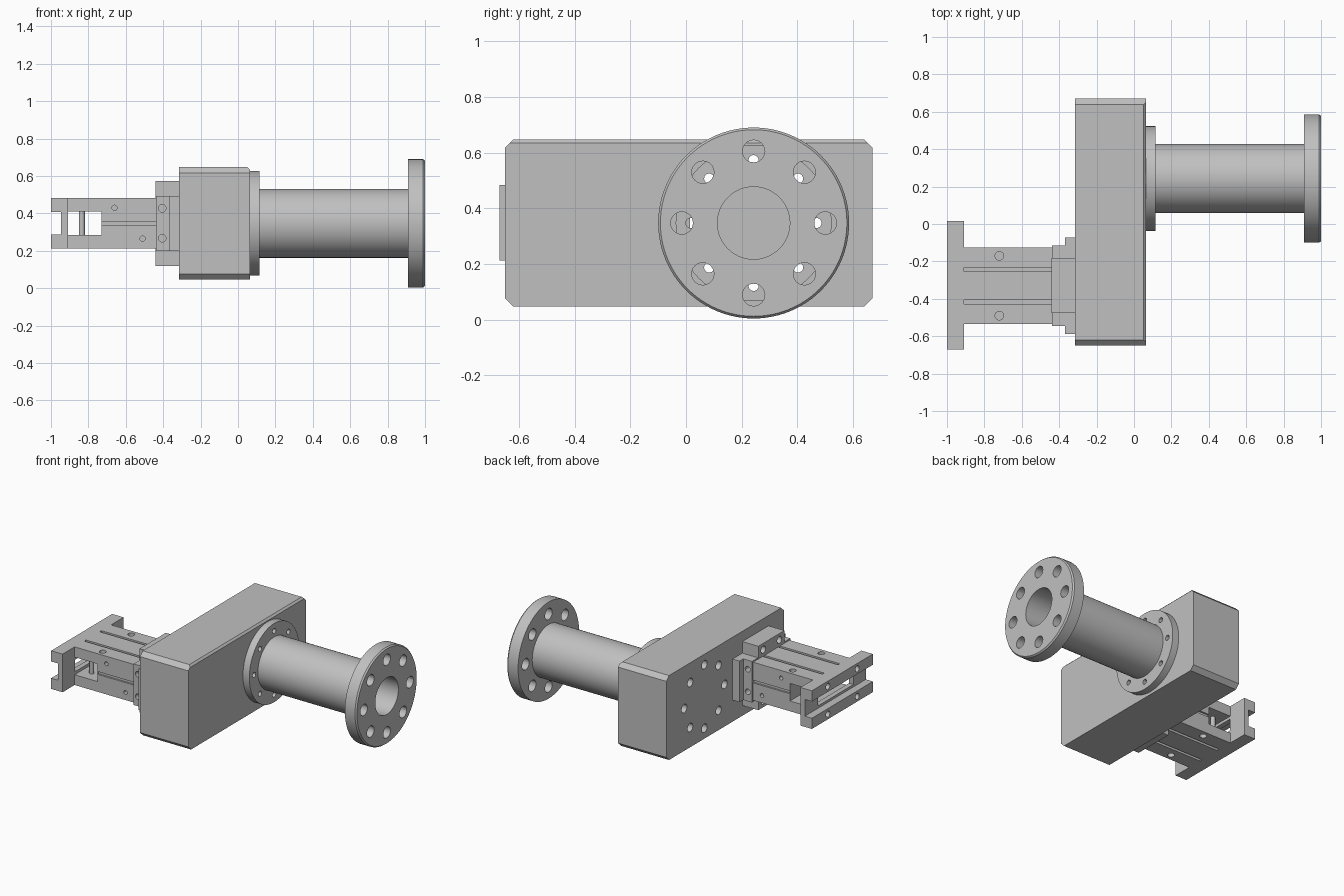
import bpy, bmesh
from math import radians, pi, cos, sin
from mathutils import Matrix, Vector

cube = bpy.data.objects.get("Cube")
if cube:
    bpy.data.objects.remove(cube, do_unlink=True)

metal = bpy.data.materials.new("plain_grey_metal")
metal.use_nodes = True
grey = (0.53, 0.53, 0.53, 1)
metal.diffuse_color = grey
metal.node_tree.nodes["Principled BSDF"].inputs["Base Color"].default_value = grey

AXIS_Y, AXIS_Z = 0.243, 0.347     # tube axis
GRIP_Y, GRIP_Z = -0.33, 0.347     # gripper axis
TURN = {"x": Matrix.Rotation(pi / 2, 4, "Y"),
        "y": Matrix.Rotation(pi / 2, 4, "X"),
        "z": Matrix.Identity(4)}


def add_box(bm, x, y, z):
    """Box from (min, max) pairs."""
    size = Matrix.Diagonal((x[1] - x[0], y[1] - y[0], z[1] - z[0], 1))
    mid = Vector((sum(x) / 2, sum(y) / 2, sum(z) / 2))
    return bmesh.ops.create_cube(bm, size=1, matrix=Matrix.Translation(mid) @ size)


def add_rod(bm, centre, radius, length, axis, sides=24):
    bmesh.ops.create_cone(bm, cap_ends=True, segments=sides, radius1=radius,
                          radius2=radius, depth=length,
                          matrix=Matrix.Translation(centre) @ TURN[axis])


def finish(bm, name):
    bmesh.ops.recalc_face_normals(bm, faces=bm.faces)
    mesh = bpy.data.meshes.new(name)
    bm.to_mesh(mesh)
    bm.free()
    mesh.materials.append(metal)
    obj = bpy.data.objects.new(name, mesh)
    bpy.context.collection.objects.link(obj)
    return obj


def select_only(obj):
    bpy.ops.object.select_all(action="DESELECT")
    obj.select_set(True)
    bpy.context.view_layer.objects.active = obj


def cut(obj, bm):
    """Subtract the solids in bm from obj."""
    cutter = finish(bm, "cutter")
    cutter.hide_render = True
    mod = obj.modifiers.new("cut", "BOOLEAN")
    mod.operation, mod.solver, mod.object = "DIFFERENCE", "EXACT", cutter
    select_only(obj)
    bpy.ops.object.modifier_apply(modifier=mod.name)
    bpy.data.objects.remove(cutter, do_unlink=True)


def smooth(obj):
    select_only(obj)
    bpy.ops.object.shade_smooth_by_angle(angle=radians(30))


def bolt_circle(bm, x, ring, radius, length):
    for i in range(8):
        a = i * pi / 4
        add_rod(bm, (x, AXIS_Y + ring * cos(a), AXIS_Z + ring * sin(a)),
                radius, length, "x")


# Gear housing: block with chamfered long edges
bm = bmesh.new()
add_box(bm, (-0.315, 0.065), (-0.65, 0.67), (0.047, 0.647))
edges = [e for e in bm.edges if abs(e.verts[0].co.x - e.verts[1].co.x) > 0.1]
bmesh.ops.bevel(bm, geom=edges, offset=0.03, segments=1, affect="EDGES")
top = [e for e in bm.edges if all(v.co.z > 0.64 and v.co.x > 0 for v in e.verts)]
bmesh.ops.bevel(bm, geom=top, offset=0.013, segments=1, affect="EDGES")
housing = finish(bm, "housing")
bm = bmesh.new()
bolt_circle(bm, -0.125, 0.226, 0.03, 0.5)
cut(housing, bm)
smooth(housing)

# Flanged tube: revolved profile of (x, radius)
bm = bmesh.new()
profile = [(0.065, 0.13), (0.065, 0.28), (0.115, 0.28), (0.115, 0.184),
           (0.91, 0.184), (0.91, 0.343), (0.99, 0.343), (1, 0.335), (1, 0.13)]
verts = [bm.verts.new((x, AXIS_Y, AXIS_Z + r)) for x, r in profile]
ring = [bm.edges.new((verts[i - 1], verts[i])) for i in range(len(verts))]
bmesh.ops.spin(bm, geom=verts + ring, cent=(0, AXIS_Y, AXIS_Z), axis=(1, 0, 0),
               angle=2 * pi, steps=96, use_merge=True)
bmesh.ops.remove_doubles(bm, verts=bm.verts, dist=0.0001)
tube = finish(bm, "flanged_tube")
bm = bmesh.new()
bolt_circle(bm, 0.955, 0.258, 0.04, 0.2)
bolt_circle(bm, 0.09, 0.226, 0.018, 0.1)
cut(tube, bm)

# Rounded slot through the underside of the tube
bm = bmesh.new()
points = []
for end, start in ((0.64, -pi / 2), (0.39, pi / 2)):
    for i in range(13):
        a = start + i * pi / 12
        points.append(bm.verts.new((end + 0.065 * cos(a), AXIS_Y + 0.065 * sin(a), 0.1)))
face = bm.faces.new(points)
raised = bmesh.ops.extrude_face_region(bm, geom=[face])
bmesh.ops.translate(bm, vec=(0, 0, 0.18),
                    verts=[g for g in raised["geom"] if isinstance(g, bmesh.types.BMVert)])
cut(tube, bm)
smooth(tube)

# Gripper mount: tall block plus two stepped side plates
bm = bmesh.new()
add_box(bm, (-0.44, -0.31), (-0.477, -0.183), (0.12, 0.574))
tall = finish(bm, "mount_tall_block")
bm = bmesh.new()
for s in (-1, 1):
    for t in (-1, 1):
        add_rod(bm, (-0.44, GRIP_Y + s * 0.09, GRIP_Z + t * 0.182), 0.025, 0.12, "x")
cut(tall, bm)
smooth(tall)

bm = bmesh.new()
add_box(bm, (-0.37, -0.31), (-0.587, -0.073), (0.2, 0.492))
finish(bm, "mount_base_plate")

bm = bmesh.new()
add_box(bm, (-0.439, -0.365), (-0.545, -0.115), (0.2, 0.492))
step = finish(bm, "mount_step_plate")
bm = bmesh.new()
for s in (-1, 1):
    for t in (-1, 1):
        add_rod(bm, (-0.405, GRIP_Y + s * 0.215, GRIP_Z + t * 0.08), 0.02, 0.1, "y")
cut(step, bm)
smooth(step)

# Gripper body with open window, grooves and screw holes
bm = bmesh.new()
add_box(bm, (-0.912, -0.43), (-0.535, -0.125), (0.212, 0.483))
body = finish(bm, "gripper_body")
bm = bmesh.new()
add_box(bm, (-0.95, -0.73), (-0.7, 0), (0.285, 0.41))
cut(body, bm)
bm = bmesh.new()
for s in (-1, 1):
    side = GRIP_Y + s * 0.205
    add_box(bm, (-0.729, -0.4), (side - 0.012, side + 0.012), (0.336, 0.356))
    for t in (-1, 1):
        level = GRIP_Z + t * 0.136
        groove = GRIP_Y + s * 0.087
        add_box(bm, (-0.95, -0.4), (groove - 0.01, groove + 0.01),
                (level - 0.02, level + 0.02))
        add_rod(bm, (-0.72, GRIP_Y + s * 0.16, level), 0.023, 0.08, "z")
    for x, z in ((-0.66, 0.43), (-0.51, 0.265)):
        add_rod(bm, (x, side, z), 0.014, 0.08, "y")
cut(body, bm)
smooth(body)

# Guide pins crossing the window
bm = bmesh.new()
for s in (-1, 1):
    add_rod(bm, (-0.835, GRIP_Y + s * 0.12, GRIP_Z), 0.016, 0.26, "z")
smooth(finish(bm, "guide_pins"))

# Jaw plate: channel along its length, central slot and rail holes
bm = bmesh.new()
add_box(bm, (-1, -0.91), (-0.67, 0.015), (0.212, 0.483))
jaw = finish(bm, "jaw_plate")
bm = bmesh.new()
add_box(bm, (-1.1, -0.945), (-0.8, 0.1), (0.288, 0.407))
cut(jaw, bm)
bm = bmesh.new()
add_box(bm, (-1, -0.85), (GRIP_Y - 0.2, GRIP_Y + 0.2), (0.305, 0.39))
for s in (-1, 1):
    for t in (-1, 1):
        add_rod(bm, (-0.955, GRIP_Y + s * 0.165, GRIP_Z + t * 0.098), 0.022, 0.2, "x")
cut(jaw, bm)
smooth(jaw)
